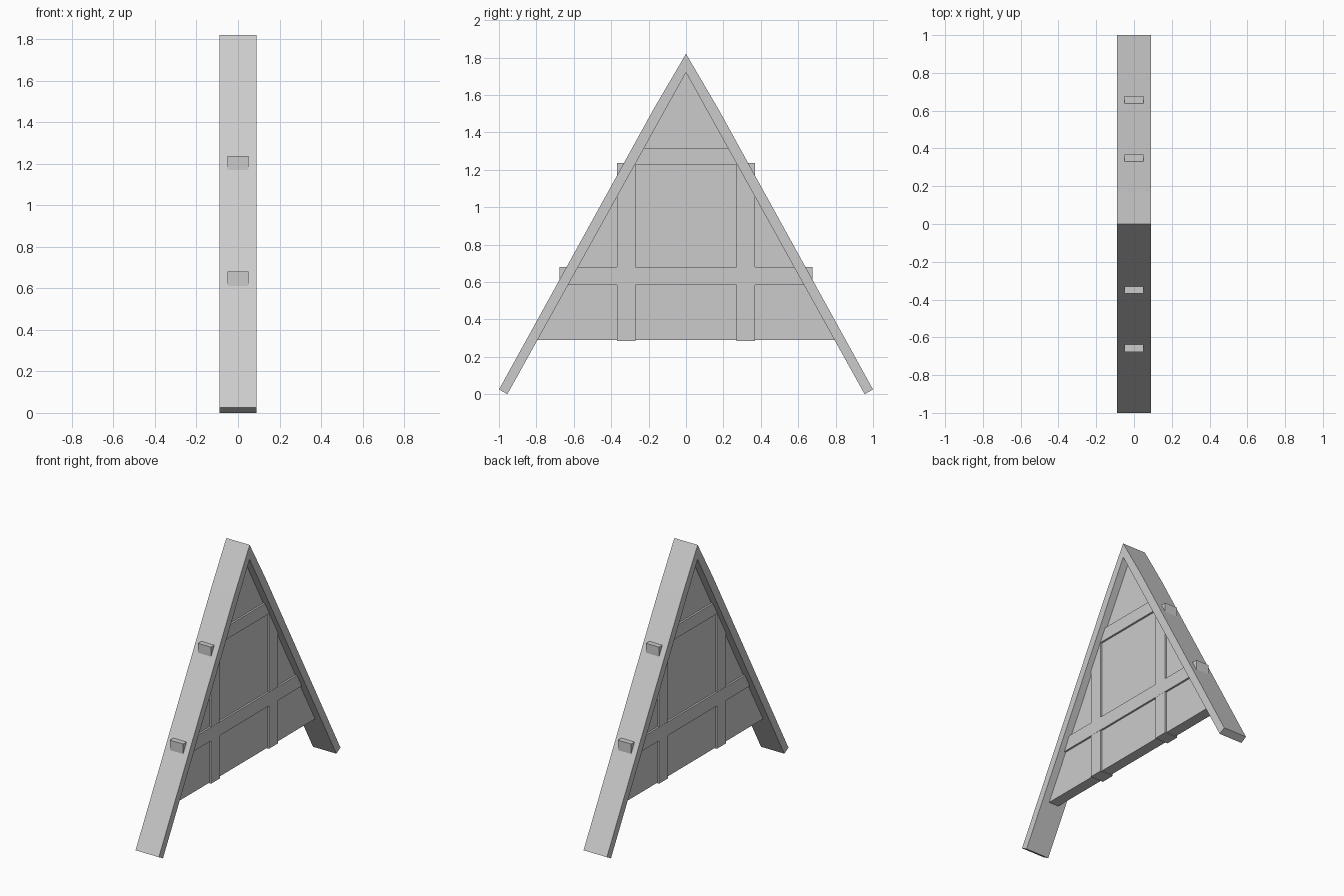
import bpy
import bmesh

if "Cube" in bpy.data.objects:
    bpy.data.objects.remove(bpy.data.objects["Cube"])


def prism(name, outline, half_x):
    """Extrude a (y, z) outline symmetrically along x."""
    bm = bmesh.new()
    face = bm.faces.new([bm.verts.new((-half_x, y, z)) for y, z in outline])
    ext = bmesh.ops.extrude_face_region(bm, geom=[face])
    verts = [v for v in ext["geom"] if isinstance(v, bmesh.types.BMVert)]
    bmesh.ops.translate(bm, verts=verts, vec=(2 * half_x, 0, 0))
    bmesh.ops.recalc_face_normals(bm, faces=bm.faces)
    mesh = bpy.data.meshes.new(name)
    bm.to_mesh(mesh)
    bm.free()
    obj = bpy.data.objects.new(name, mesh)
    bpy.context.collection.objects.link(obj)
    return obj


def timber(name, y0, y1, z0, z1, half_x):
    return prism(name, [(y0, z0), (y1, z0), (y1, z1), (y0, z1)], half_x)


# Pair of rafters joined at the ridge, with a slight bend near the top
half = [(0.955, 0.0), (1.0, 0.025), (0.17, 1.53)]
outline = ([(0, 1.72)] + half + [(0, 1.82)]
           + [(-y, z) for y, z in reversed(half)])
prism("rafters", outline, 0.09)

# Infill wall panel between the rafters
prism("gable_panel", [(-0.802, 0.29), (0.802, 0.29), (0, 1.735)], 0.038)

# Horizontal timbers: the lower one pokes through the rafters
timber("lower_beam", -0.677, 0.677, 0.585, 0.68, 0.051)
timber("upper_beam", -0.275, 0.275, 1.227, 1.315, 0.051)

# Upright posts whose tops poke through the rafters
for side, label in ((-1, "left"), (1, "right")):
    a, b = sorted((side * 0.27, side * 0.368))
    timber(label + "_post", a, b, 0.285, 1.237, 0.05)
